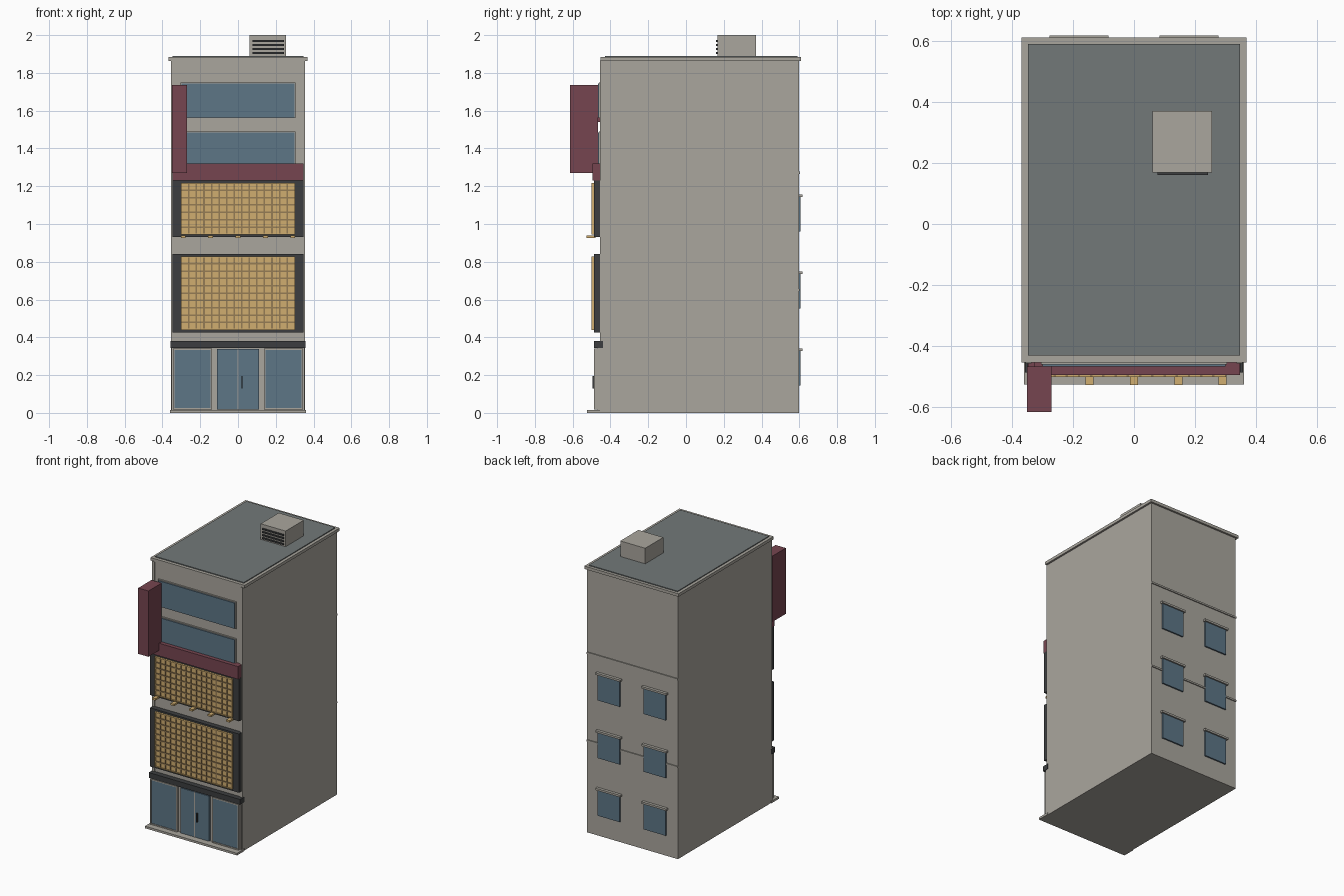
import bpy
import bmesh

cube = bpy.data.objects.get("Cube")
if cube:
    bpy.data.objects.remove(cube, do_unlink=True)


def material(name, r, g, b):
    m = bpy.data.materials.new(name)
    m.use_nodes = True
    m.diffuse_color = (r, g, b, 1)
    m.node_tree.nodes["Principled BSDF"].inputs["Base Color"].default_value = (r, g, b, 1)
    return m


STONE = material("warm grey stone", 0.40, 0.38, 0.34)
GLASS = material("blue grey glass", 0.11, 0.18, 0.24)
ROOF = material("roof grey", 0.17, 0.19, 0.19)
DARK = material("charcoal", 0.045, 0.048, 0.05)
RED = material("maroon", 0.18, 0.06, 0.08)
WOOD = material("light wood", 0.63, 0.42, 0.16)
BROWN = material("lattice brown", 0.30, 0.20, 0.09)


def boxes(name, mat, *extents):
    """One object made of boxes, each given as (x0, x1, y0, y1, z0, z1)."""
    bm = bmesh.new()
    for x0, x1, y0, y1, z0, z1 in extents:
        for v in bmesh.ops.create_cube(bm, size=1)["verts"]:
            v.co.x = x1 if v.co.x > 0 else x0
            v.co.y = y1 if v.co.y > 0 else y0
            v.co.z = z1 if v.co.z > 0 else z0
    mesh = bpy.data.meshes.new(name)
    bm.to_mesh(mesh)
    bm.free()
    mesh.materials.append(mat)
    ob = bpy.data.objects.new(name, mesh)
    bpy.context.collection.objects.link(ob)
    return ob


def frame(x0, x1, y0, y1, z0, z1, w):
    """Four bars around an opening."""
    return [(x0, x0 + w, y0, y1, z0, z1), (x1 - w, x1, y0, y1, z0, z1),
            (x0 + w, x1 - w, y0, y1, z0, z0 + w), (x0 + w, x1 - w, y0, y1, z1 - w, z1)]


# Main shell
boxes("building_body", STONE, (-.355, .355, -.45, .597, 0, 1.865))
boxes("front_step", STONE, (-.36, .36, -.525, -.44, 0, .015))
boxes("corner_pilasters", STONE, *[(s * .345 - .01, s * .345 + .01, -.456, -.44, .015, 1.865) for s in (-1, 1)])
boxes("roof_coping", STONE, (-.368, .368, -.453, .61, 1.863, 1.884))
boxes("roof_deck", ROOF, (-.347, .347, -.43, .59, 1.87, 1.89))

# Rooftop unit with louvres
boxes("rooftop_unit", STONE, (.06, .255, .168, .37, 1.88, 2.0))
boxes("rooftop_louvres", DARK, *[(.077, .243, .16, .17, z, z + .01) for z in (1.9, 1.921, 1.943, 1.964)])

# Upper front windows
for label, z0, z1 in (("upper", 1.565, 1.745), ("lower", 1.485 - .18, 1.485)):
    boxes(label + "_window_frame", STONE, (-.305, .305, -.46, -.44, z0 - .005, z1 + .005))
    boxes(label + "_window_glass", GLASS, (-.30, .30, -.467, -.45, z0, z1))

# Sign boards
boxes("horizontal_sign", RED, (-.347, .347, -.495, -.445, 1.23, 1.32))
boxes("projecting_sign", RED, (-.35, -.27, -.615, -.467, 1.27, 1.735))
boxes("sign_brackets", RED, *[(-.325, -.295, -.47, -.445, z, z + .03) for z in (1.34, 1.54, 1.66)])

# Lattice panels in dark surrounds
COLUMNS = 15
for label, z0, z1, rows in (("upper", .93, 1.23, 7), ("lower", .425, .84, 10)):
    boxes(label + "_panel_surround", DARK, (-.348, .348, -.486, -.44, z0, z1))
    a, b = z0 + .015, z1 - .012
    boxes(label + "_lattice_panel", WOOD, (-.30, .30, -.495, -.48, a, b))
    dx, dz, h = .6 / COLUMNS, (b - a) / rows, .004
    bars = [(-.3 + i * dx - h, -.3 + i * dx + h, -.5, -.49, a, b) for i in range(1, COLUMNS)]
    bars += [(-.3, .3, -.501, -.49, a + j * dz - h, a + j * dz + h) for j in range(1, rows)]
    boxes(label + "_lattice_bars", BROWN, *bars)
    boxes(label + "_lattice_border", WOOD, *frame(-.302, .302, -.501, -.48, a, b, .006))
boxes("panel_support_blocks", WOOD,
      *[(i * .145 - .013, i * .145 + .013, -.527, -.48, .925, .938) for i in range(-2, 3)])

# Shop front
boxes("shop_fascia", DARK, (-.357, .357, -.487, -.44, .343, .38))
boxes("shop_back_frame", STONE, (-.352, .352, -.468, -.44, .015, .345))
for label, x0, x1 in (("right_shop", -.345, -.137), ("left_shop", .137, .345)):
    boxes(label + "_window_frame", STONE, *frame(x0, x1, -.488, -.46, .018, .34, .008))
    boxes(label + "_window_glass", GLASS, (x0 + .008, x1 - .008, -.484, -.46, .026, .332))
for label, x0, x1 in (("right_door", -.112, -.003), ("left_door", .003, .112)):
    boxes(label + "_glass", GLASS, (x0, x1, -.484, -.46, .018, .337))
boxes("door_meeting_bar", STONE, (-.003, .003, -.487, -.46, .018, .337))
boxes("door_handle", DARK, (.018, .025, -.494, -.48, .13, .195))

# Rear windows, hoods and string courses
boxes("rear_bands", STONE, *[(-.355, .355, .59, .604, z, z + .012) for z in (.645, 1.265)])
for floor, z in enumerate((.145, .552, .96), 1):
    for side, x in (("left", .18), ("right", -.18)):
        boxes(f"rear_{side}_window_{floor}", GLASS, (x - .086, x + .086, .59, .607, z, z + .185))
        boxes(f"rear_{side}_hood_{floor}", STONE, (x - .097, x + .097, .59, .617, z + .182, z + .196))
